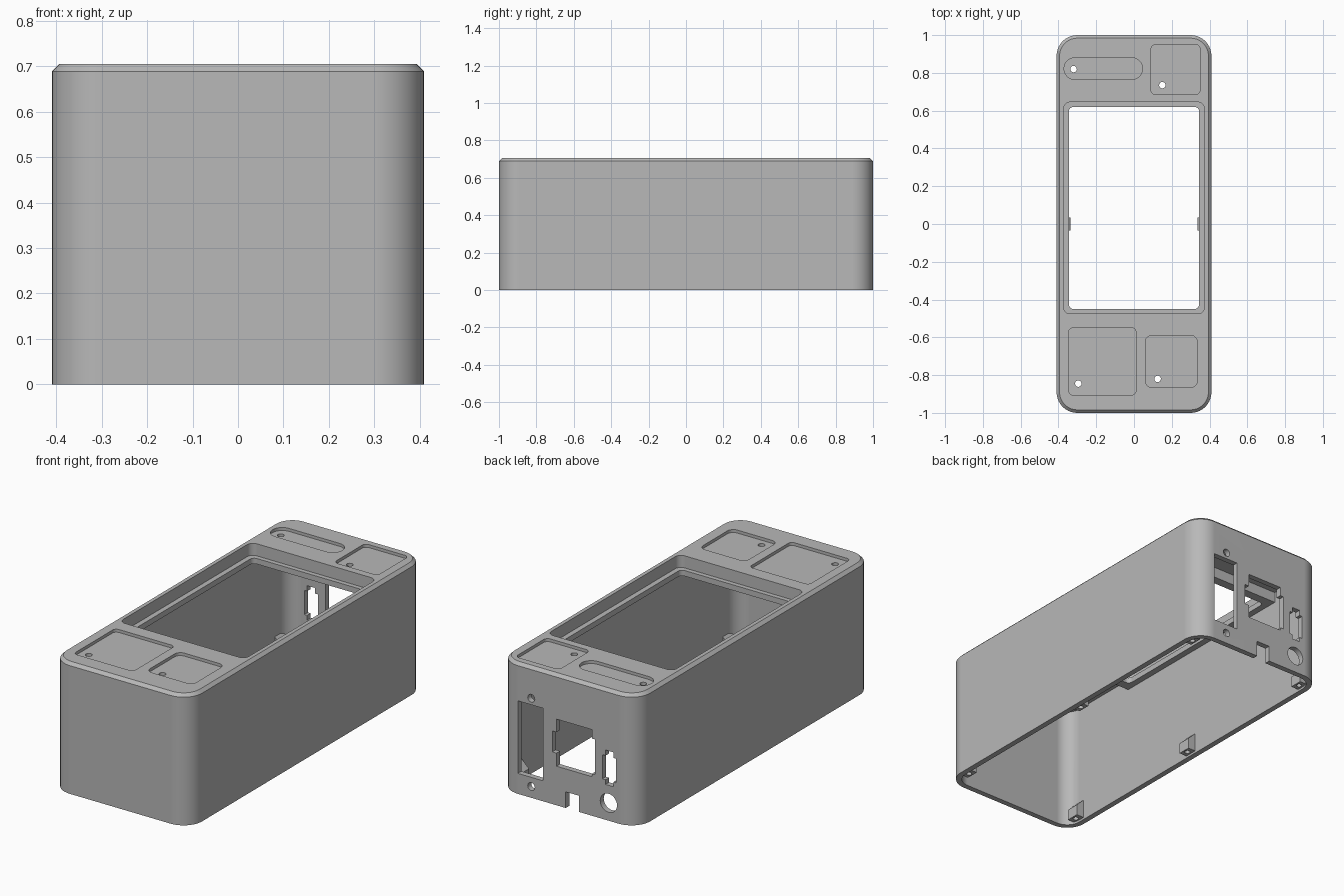
import bpy, bmesh, math
from mathutils import Matrix

if "Cube" in bpy.data.objects:
    bpy.data.objects.remove(bpy.data.objects["Cube"])

grey = bpy.data.materials.new("light grey plastic")
grey.diffuse_color = (0.48, 0.48, 0.48, 1)
grey.use_nodes = True
grey.node_tree.nodes["Principled BSDF"].inputs["Base Color"].default_value = grey.diffuse_color

WALL, H = 0.03, 0.705


def rounded(x0, x1, y0, y1, r, seg=10):
    """Counter-clockwise rounded rectangle outline."""
    pts = []
    corners = ((x1 - r, y0 + r, -90), (x1 - r, y1 - r, 0),
               (x0 + r, y1 - r, 90), (x0 + r, y0 + r, 180))
    for cx, cy, start in corners:
        for i in range(seg + 1):
            a = math.radians(start + 90 * i / seg)
            pts.append((cx + r * math.cos(a), cy + r * math.sin(a)))
    return pts


def circle(cx, cy, r, seg=28):
    return [(cx + r * math.cos(math.tau * i / seg),
             cy + r * math.sin(math.tau * i / seg)) for i in range(seg)]


def rect(x0, x1, y0, y1):
    return [(x0, y0), (x1, y0), (x1, y1), (x0, y1)]


def loft(name, rings):
    """Closed solid through (outline, z) rings."""
    bm = bmesh.new()
    loops = [[bm.verts.new((x, y, z)) for x, y in pts] for pts, z in rings]
    n = len(loops[0])
    for lo, hi in zip(loops, loops[1:]):
        for i in range(n):
            j = (i + 1) % n
            bm.faces.new((lo[i], lo[j], hi[j], hi[i]))
    bm.faces.new(loops[0][::-1])
    bm.faces.new(loops[-1])
    bmesh.ops.remove_doubles(bm, verts=bm.verts, dist=1e-5)
    bmesh.ops.recalc_face_normals(bm, faces=bm.faces)
    me = bpy.data.meshes.new(name)
    bm.to_mesh(me)
    bm.free()
    me.materials.append(grey)
    ob = bpy.data.objects.new(name, me)
    bpy.context.collection.objects.link(ob)
    return ob


def prism(pts, z0, z1):
    return loft("helper", [(pts, z0), (pts, z1)])


def back_prism(pts):
    """Prism of an (x, z) outline passing through the back wall."""
    ob = prism(pts, -1.1, -0.9)
    ob.data.transform(Matrix.Rotation(math.pi / 2, 4, 'X'))
    return ob


# Outer block with chamfered top edge
case = loft("case", [
    (rounded(-.41, .41, -1, 1, .11), 0),
    (rounded(-.41, .41, -1, 1, .11), .689),
    (rounded(-.394, .394, -.984, .984, .094), H)])


def combine(tool, op):
    m = case.modifiers.new("combine", 'BOOLEAN')
    m.operation, m.solver, m.object = op, 'EXACT', tool
    bpy.context.view_layer.objects.active = case
    bpy.ops.object.modifier_apply(modifier=m.name)
    bpy.data.objects.remove(tool)


def cut(tool):
    combine(tool, 'DIFFERENCE')


def add(tool):
    combine(tool, 'UNION')


# Hollow interior, open at the bottom
cut(prism(rounded(-.41 + WALL, .41 - WALL, -1 + WALL, 1 - WALL, .08), -.1, .667))

# Screen tub under the lid, with its recess and window
add(prism(rect(-.392, .392, -.5, .67), .61, .68))
cut(prism(rounded(-.373, .373, -.475, .645, .035), .64, .8))
cut(prism(rounded(-.345, .345, -.45, .62, .025), .5, .8))

# Shallow label pockets, each with a small through hole
pockets = [
    (-.37, .045, .765, .88, .057, -.32, .82),
    (.09, .35, .685, .95, .025, .15, .735),
    (-.345, .01, -.905, -.55, .022, -.295, -.845),
    (.06, .335, -.865, -.59, .035, .125, -.82)]
for x0, x1, y0, y1, r, hx, hy in pockets:
    cut(prism(rounded(x0, x1, y0, y1, r), H - .016, .8))
    cut(prism(circle(hx, hy, .017), .6, .8))

# Connector openings in the back wall
cut(back_prism(rect(.15, .30, .11, .50)))
for z in (.06, .535):
    cut(back_prism(circle(.22, z, .021)))
cut(back_prism([(-.14, .21), (.07, .21), (.07, .28), (.095, .28), (.095, .393),
                (.07, .393), (.07, .463), (-.14, .463), (-.14, .415),
                (-.16, .415), (-.16, .225), (-.14, .225)]))
cut(back_prism([(-.268, .19), (-.222, .19), (-.222, .215), (-.203, .215),
                (-.203, .345), (-.222, .345), (-.222, .375), (-.268, .375),
                (-.268, .345), (-.285, .345), (-.285, .215), (-.268, .215)]))
cut(back_prism(circle(-.24, .095, .05)))
cut(back_prism(rect(-.065, .015, -.05, .087)))

# Screw bosses along the side walls, sloped on top
for side in (-1, 1):
    for y in (-.89, 0, .89):
        a, b = sorted((side * .395, side * .335))
        c, d = sorted((side * .395, side * .384))
        add(loft("helper", [(rect(a, b, y - .035, y + .035), .012),
                            (rect(a, b, y - .035, y + .035), .07),
                            (rect(c, d, y - .035, y + .035), .118)]))
        cut(prism(circle(side * .357, y, .014, 16), -.05, .06))

# Smooth curved walls while keeping edges crisp
bpy.ops.object.select_all(action='DESELECT')
case.select_set(True)
bpy.context.view_layer.objects.active = case
bpy.ops.object.shade_smooth_by_angle(angle=math.radians(25))
wn = case.modifiers.new("even shading", 'WEIGHTED_NORMAL')
wn.keep_sharp = True
